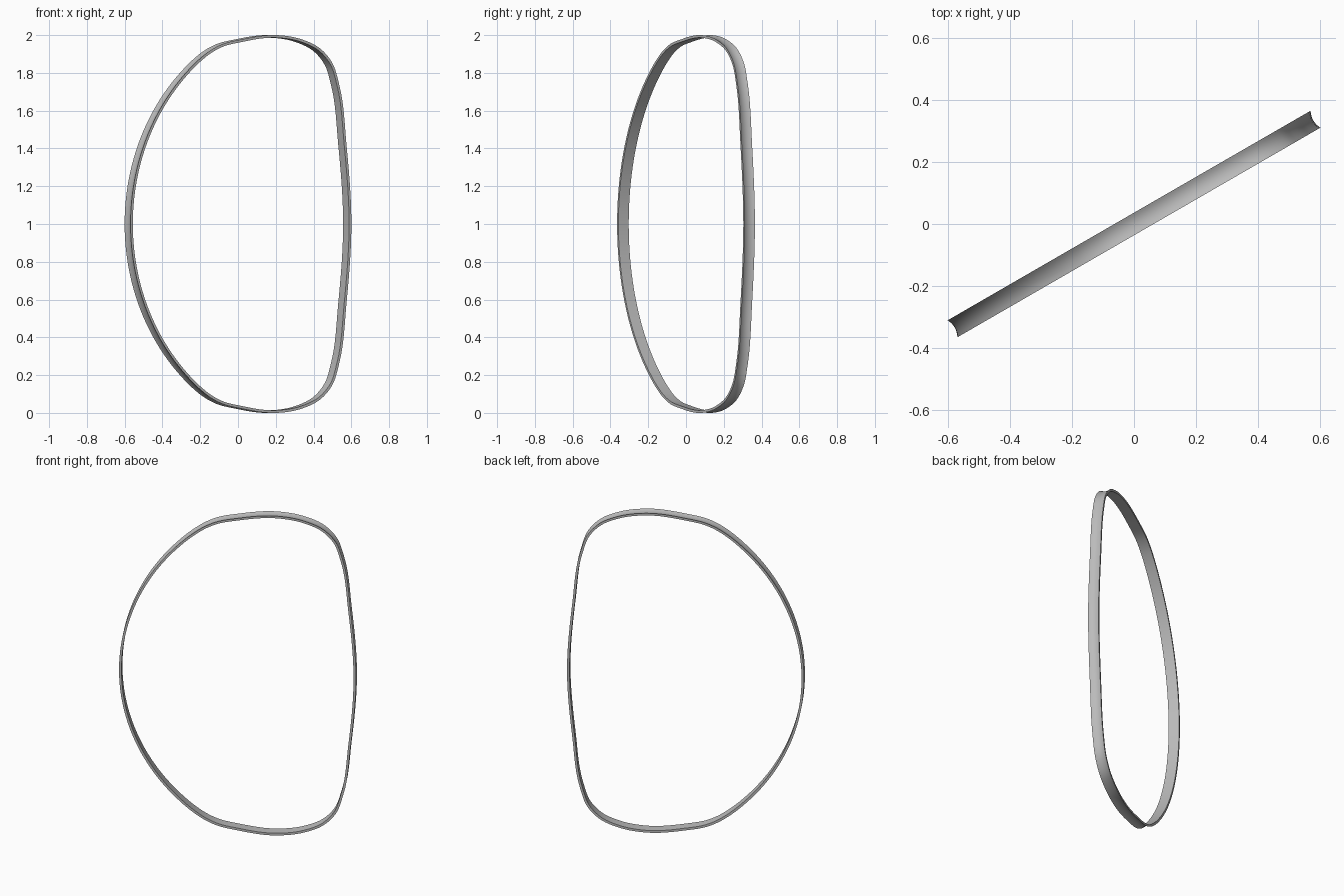
import bpy, bmesh, math
from mathutils import Vector

cube = bpy.data.objects.get("Cube")
if cube:
    bpy.data.objects.remove(cube)

HALF_WIDTH, THICKNESS, GROOVE = 0.0315, 0.014, 0.008
TURN = math.radians(30)

grey = bpy.data.materials.new("plain grey")
grey.use_nodes = True
colour = (0.5, 0.5, 0.5, 1)
grey.diffuse_color = colour
grey.node_tree.nodes["Principled BSDF"].inputs["Base Color"].default_value = colour

# Upper half of the D outline, height measured from the middle
R = 1.115
sweep = math.radians(52)
upper = [Vector((R - 0.675 - R * math.cos(sweep * i / 8), R * math.sin(sweep * i / 8)))
         for i in range(9)]
upper += [Vector(p) for p in ((-0.19, 0.917), (-0.12, 0.95), (0, 0.977), (0.22, 1.0),
                              (0.38, 0.975), (0.49, 0.925), (0.56, 0.85),
                              (0.6, 0.74), (0.645, 0.42), (0.675, 0))]
lower = [Vector((p.x, -p.y)) for p in reversed(upper[1:-1])]
keys = upper + lower


def smooth_loop(pts, steps):
    """Closed Catmull-Rom curve with spacing-aware tangents."""
    n, out = len(pts), []
    gap = [(pts[(i + 1) % n] - pts[i]).length for i in range(n)]
    tan = [((pts[i] - pts[i - 1]) / gap[i - 1] * gap[i] +
            (pts[(i + 1) % n] - pts[i]) / gap[i] * gap[i - 1]) / (gap[i] + gap[i - 1])
           for i in range(n)]
    for i in range(n):
        a, b, j = pts[i], pts[(i + 1) % n], (i + 1) % n
        for s in range(steps):
            t = s / steps
            h = t * t * (3 - 2 * t)
            out.append(a * (1 - h) + b * h + tan[i] * gap[i] * t * (1 - t) ** 2
                       - tan[j] * gap[i] * t * t * (1 - t))
    return out


# Cross-section: hollow outer face, flat inner face
section = [(HALF_WIDTH * k / 4, GROOVE * (1 - (k / 4) ** 2)) for k in range(-4, 5)]
section += [(HALF_WIDTH, THICKNESS), (-HALF_WIDTH, THICKNESS)]

# Sweep the section around the outline
path = smooth_loop(keys, 6)
along = Vector((math.cos(TURN), math.sin(TURN), 0))
across = Vector((-math.sin(TURN), math.cos(TURN), 0))
bm = bmesh.new()
rings = []
for i, p in enumerate(path):
    d = (path[(i + 1) % len(path)] - path[i - 1]).normalized()
    inward = Vector((d.y, -d.x))
    ring = []
    for v, depth in section:
        q = p + inward * depth
        ring.append(bm.verts.new(along * q.x + across * v + Vector((0, 0, q.y + 1))))
    rings.append(ring)
for i, ring in enumerate(rings):
    nxt = rings[(i + 1) % len(rings)]
    for k in range(len(section)):
        m = (k + 1) % len(section)
        bm.faces.new((ring[k], ring[m], nxt[m], nxt[k]))
bmesh.ops.recalc_face_normals(bm, faces=bm.faces)

mesh = bpy.data.meshes.new("rim_band")
bm.to_mesh(mesh)
bm.free()
mesh.materials.append(grey)
band = bpy.data.objects.new("rim_band", mesh)
bpy.context.collection.objects.link(band)
bpy.context.view_layer.objects.active = band
band.select_set(True)
bpy.ops.object.shade_smooth_by_angle(angle=math.radians(40))
